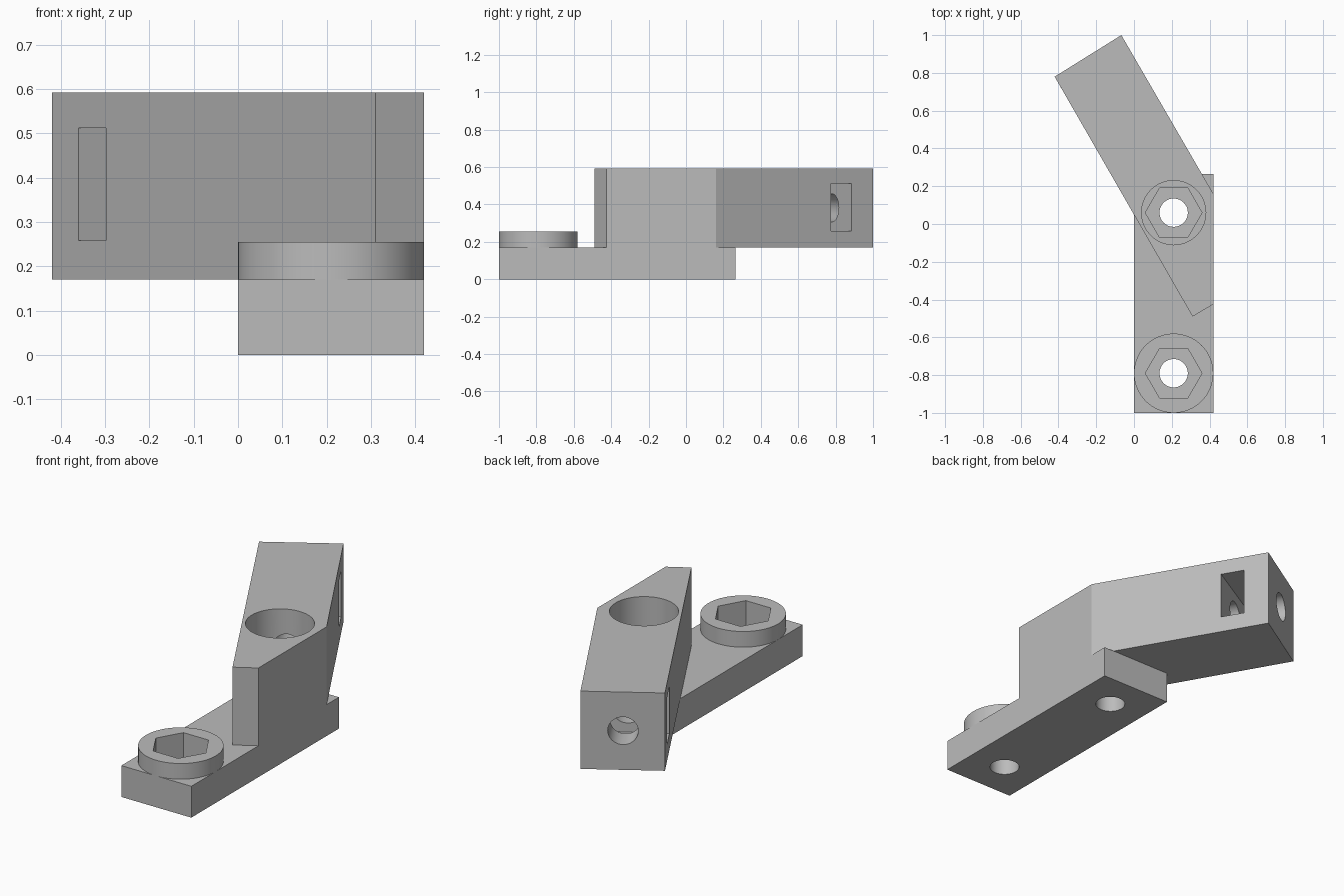
import bpy, bmesh
from math import cos, sin, pi, radians
from mathutils import Matrix

if "Cube" in bpy.data.objects:
    bpy.data.objects.remove(bpy.data.objects["Cube"], do_unlink=True)

steel = bpy.data.materials.new("plain_grey")
steel.use_nodes = True
GREY = (0.5, 0.5, 0.5, 1)
steel.diffuse_color = GREY
steel.node_tree.nodes["Principled BSDF"].inputs["Base Color"].default_value = GREY


def prism(name, outline, z0, z1, matrix=None):
    """Extrude a flat outline from z0 to z1."""
    bm = bmesh.new()
    face = bm.faces.new([bm.verts.new((x, y, z0)) for x, y in outline])
    top = bmesh.ops.extrude_face_region(bm, geom=[face])["geom"]
    for v in top:
        if isinstance(v, bmesh.types.BMVert):
            v.co.z = z1
    bmesh.ops.recalc_face_normals(bm, faces=bm.faces)
    if matrix:
        bm.transform(matrix)
    mesh = bpy.data.meshes.new(name)
    bm.to_mesh(mesh)
    bm.free()
    mesh.materials.append(steel)
    obj = bpy.data.objects.new(name, mesh)
    bpy.context.collection.objects.link(obj)
    return obj


def ring(radius, sides, centre=(0, 0)):
    return [(centre[0] + radius * cos(2 * pi * i / sides),
             centre[1] + radius * sin(2 * pi * i / sides)) for i in range(sides)]


def combine(target, tool, operation):
    mod = target.modifiers.new(tool.name, "BOOLEAN")
    mod.operation = operation
    mod.solver = "EXACT"
    mod.object = tool
    bpy.context.view_layer.objects.active = target
    bpy.ops.object.modifier_apply(modifier=mod.name)
    bpy.data.objects.remove(tool, do_unlink=True)


LOW, HIGH = (0.21, -0.79), (0.21, 0.06)      # bolt centres
PLATE, BOSS, TOP = 0.17, 0.255, 0.592        # levels

# Base plate, bolt boss and angled arm
bracket = prism("angled_bracket", [(0, -1), (0.42, -1), (0.42, 0.265), (0, 0.265)], 0, PLATE)
arm = prism("arm", [(-0.42, 0.78), (0.31, -0.49), (0.42, -0.425),
                    (0.42, 0.16), (-0.067, 1.0)], PLATE, TOP)
combine(bracket, arm, "UNION")
combine(bracket, prism("boss", ring(0.21, 64, LOW), 0.1, BOSS), "UNION")

# Counterbore in the arm, then hex pockets and through holes at both bolts
combine(bracket, prism("counterbore", ring(0.17, 64, HIGH), BOSS, 0.8), "DIFFERENCE")
for centre in (LOW, HIGH):
    combine(bracket, prism("hex_pocket", ring(0.15, 6, centre), 0.085, 0.3), "DIFFERENCE")
    combine(bracket, prism("bolt_hole", ring(0.075, 48, centre), -0.1, 0.2), "DIFFERENCE")

# Nut slot across the arm and bolt hole along it
turn = Matrix.Rotation(radians(30), 4, "Z")
slot = [(-0.4, -0.0625), (0.4, -0.0625), (0.4, 0.0625), (-0.4, 0.0625)]
combine(bracket, prism("nut_slot", slot, 0.258, 0.512,
                       Matrix.Translation((-0.15, 0.725, 0)) @ turn), "DIFFERENCE")
along = Matrix.Translation((-0.245, 0.89, 0.382)) @ turn @ Matrix.Rotation(radians(90), 4, "X")
combine(bracket, prism("end_hole", ring(0.075, 48), -0.15, 0.9, along), "DIFFERENCE")

# Smooth the round walls, keep edges crisp
bpy.ops.object.select_all(action="DESELECT")
bracket.select_set(True)
bpy.context.view_layer.objects.active = bracket
bpy.ops.object.shade_smooth_by_angle(angle=radians(25))
